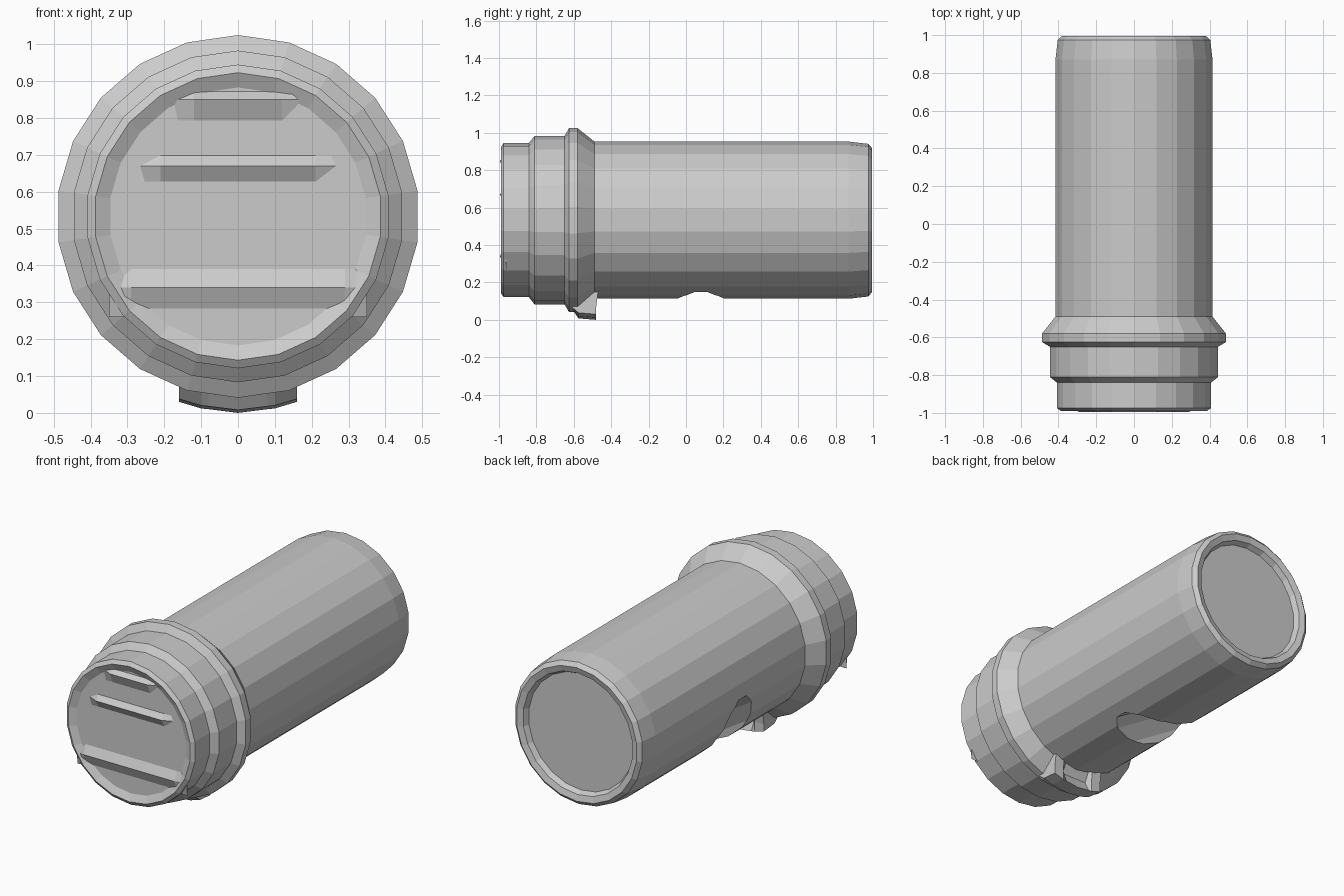
import bpy, bmesh, math
from mathutils import Matrix, Vector

if "Cube" in bpy.data.objects:
    bpy.data.objects.remove(bpy.data.objects["Cube"])

CZ = 0.533      # height of the barrel axis
SIDES = 22


def finish(name, bm):
    bmesh.ops.recalc_face_normals(bm, faces=bm.faces)
    mesh = bpy.data.meshes.new(name)
    bm.to_mesh(mesh)
    bm.free()
    obj = bpy.data.objects.new(name, mesh)
    bpy.context.collection.objects.link(obj)
    return obj


def lathe(name, profile):
    """Turn (y, radius) points round the barrel axis and cap both ends."""
    bm = bmesh.new()
    rings = []
    for y, r in profile:
        rings.append([bm.verts.new((r * math.sin(a), y, CZ + r * math.cos(a)))
                      for a in (2 * math.pi * i / SIDES for i in range(SIDES))])
    for a, b in zip(rings, rings[1:]):
        for i in range(SIDES):
            j = (i + 1) % SIDES
            bm.faces.new((a[i], a[j], b[j], b[i]))
    bm.faces.new(rings[0])
    bm.faces.new(rings[-1])
    return finish(name, bm)


def loft_x(name, sections):
    """Join (x, [(y, z), ...]) cross-sections along x and cap the ends."""
    bm = bmesh.new()
    rings = [[bm.verts.new((x, y, z)) for y, z in pts] for x, pts in sections]
    n = len(rings[0])
    for a, b in zip(rings, rings[1:]):
        for i in range(n):
            j = (i + 1) % n
            bm.faces.new((a[i], a[j], b[j], b[i]))
    bm.faces.new(rings[0])
    bm.faces.new(rings[-1])
    return finish(name, bm)


# Barrel with stepped collar, shallow front dish and recessed rear disc
barrel = lathe("barrel", [
    (-0.97, 0.35), (-0.99, 0.39), (-0.975, 0.412), (-0.84, 0.412),
    (-0.81, 0.45), (-0.65, 0.45), (-0.625, 0.492), (-0.58, 0.492),
    (-0.49, 0.42), (0.87, 0.42), (0.975, 0.408), (0.995, 0.385),
    (0.985, 0.35), (0.955, 0.335)])

# Slot scooped out of the lower left side
d = Vector((0.85, 0, -0.527))
n = Vector((-0.527, 0, -0.85))
centre = Vector((-0.12, 0.08, 0.33)) + n * 0.25
rot = Matrix((n, (0, 1, 0), d)).transposed().to_4x4()
bm = bmesh.new()
bmesh.ops.create_cone(bm, cap_ends=True, segments=14, radius1=1, radius2=1, depth=1.4,
                      matrix=Matrix.Translation(centre) @ rot @ Matrix.Diagonal((0.25, 0.15, 1, 1)))
cutter = finish("slot_cutter", bm)
cutter.hide_render = True
mod = barrel.modifiers.new("slot", 'BOOLEAN')
mod.operation = 'DIFFERENCE'
mod.solver = 'EXACT'
mod.object = cutter
bpy.context.view_layer.objects.active = barrel
bpy.ops.object.modifier_apply(modifier=mod.name)
bpy.data.objects.remove(cutter)


# Raised bars across the front face
def front_bar(name, half, z_low, z_peak, z_top):
    back, tip = -0.96, -0.995
    full = [(back, z_low), (tip, z_peak), (back, z_top)]
    flat = [(back, z_low), (back - 0.008, z_peak), (back, z_top)]
    loft_x(name, [(-half, flat), (-half + 0.06, full), (half - 0.06, full), (half, flat)])


front_bar("lower_front_bar", 0.35, 0.26, 0.34, 0.41)
front_bar("middle_front_bar", 0.27, 0.61, 0.67, 0.71)
front_bar("upper_front_bar", 0.18, 0.77, 0.85, 0.88)


# Lug under the collar, with a shallow notch in its rear side
def lug_section(low, rear):
    return [(-0.62, 0.13), (-0.62, 0.075), (-0.575, low + 0.008),
            (-0.48, low), (rear, 0.07), (-0.47, 0.15)]


half = [(0.16, 0.03, -0.48), (0.10, 0.012, -0.48), (0.08, 0.01, -0.51)]
stations = [(-x, l, r) for x, l, r in half] + [(0, 0.0, -0.51)] + half[::-1]
loft_x("collar_lug", [(x, lug_section(l, r)) for x, l, r in stations])
